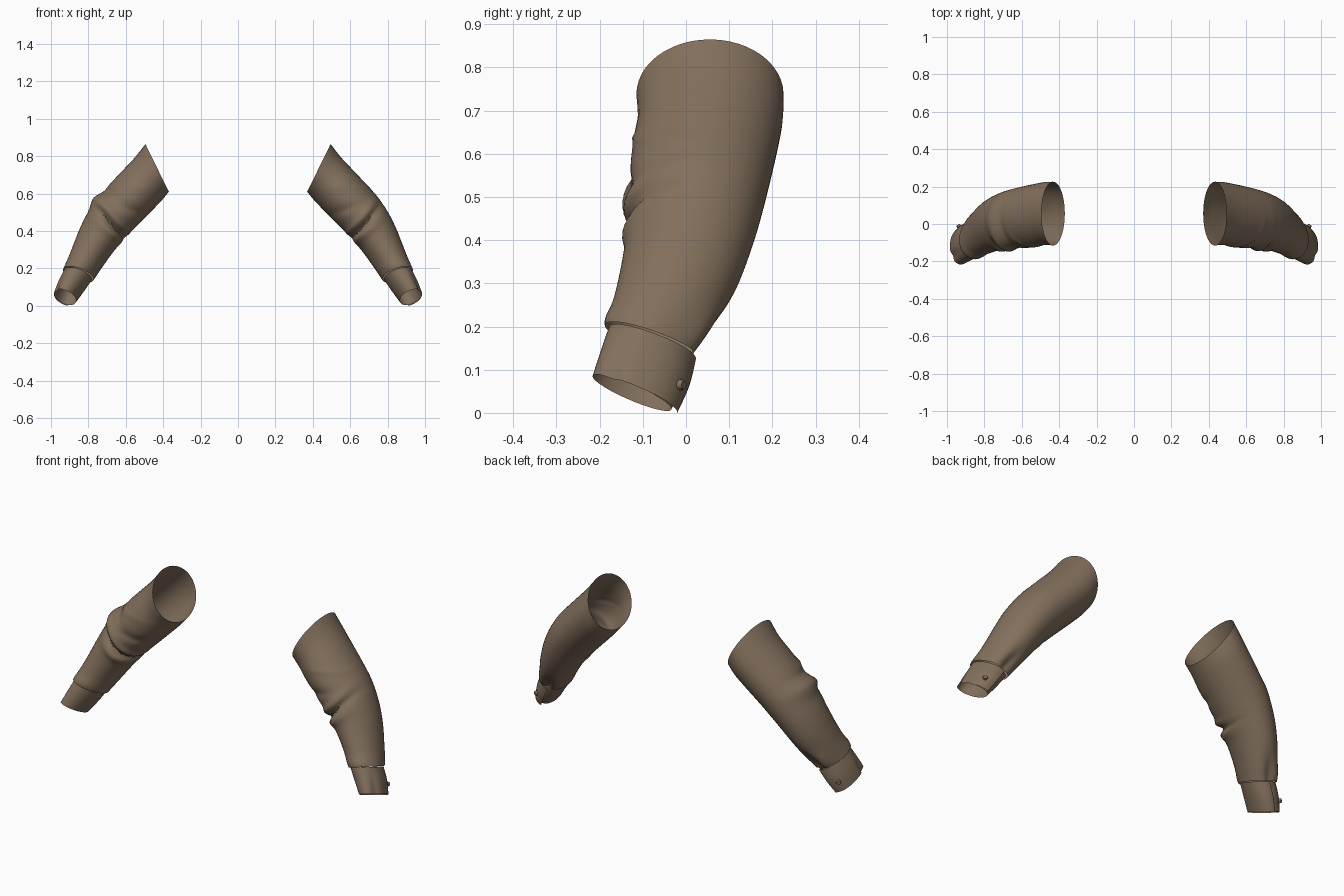
import bpy, bmesh, math
from mathutils import Vector

if "Cube" in bpy.data.objects:
    bpy.data.objects.remove(bpy.data.objects["Cube"])

cloth = bpy.data.materials.new("brown_cloth")
cloth.diffuse_color = (0.225, 0.16, 0.108, 1)
cloth.use_nodes = True
cloth.node_tree.nodes["Principled BSDF"].inputs["Base Color"].default_value = cloth.diffuse_color

# Cross-sections: outer x, z, inner x, z, front y, back y, back tilt in z
SLEEVE = [
    (.495, .865, .370, .610, -.115, .226, 0),
    (.550, .795, .405, .567, -.112, .224, 0),
    (.625, .715, .452, .517, -.124, .212, 0),
    (.705, .630, .500, .468, -.130, .197, 0),
    (.762, .562, .540, .428, -.132, .184, 0),
    (.808, .490, .580, .388, -.137, .168, -.005),
    (.845, .415, .620, .345, -.142, .148, -.01),
    (.877, .335, .668, .288, -.152, .118, -.02),
    (.906, .260, .718, .220, -.166, .075, -.03),
    (.935, .192, .772, .142, -.185, .022, -.035)]
CUFF = [
    (.935, .190, .775, .142, -.184, .015, -.035),
    (.966, .130, .815, .085, -.203, .000, -.038),
    (.990, .068, .860, .026, -.222, -.028, -.040)]

# Folds: centre t, slope of t around the ring, angle, angular width, t width, height
COMMON = [
    (4.9, -.75, 255, 60, .22, -.022),   # elbow crease
    (4.35, -.7, 262, 55, .28, .012),    # ridge above the crease
    (5.5, -.7, 240, 50, .35, .012),     # ridge below the crease
    (1.75, 1.2, 305, 42, .10, .006),    # upper arm seam
    (3.3, .5, 250, 40, .35, -.008),     # soft upper arm fold
    (8.6, 0, 95, 16, .8, -.016),        # gather above the cuff opening
    (8.6, 0, 60, 18, .6, .008),
    (8.7, 0, 275, 50, .35, .007)]
LEFT_EXTRA = [(4.0, 0, 335, 50, .5, .022), (3.1, 0, 330, 40, .25, -.008)]


def section(table, t):
    """Smoothly interpolated cross-section at station t."""
    n = len(table) - 1
    i = min(int(t), n - 1)
    f = t - i
    p = [table[max(0, min(n, i + k))] for k in (-1, 0, 1, 2)]
    return [.5 * (2 * b + (c - a) * f + (2 * a - 5 * b + 4 * c - d) * f * f
                  + (3 * b - a - 3 * c + d) * f ** 3) for a, b, c, d in zip(*p)]


def point(table, t, deg, offset=0):
    ox, oz, ix, iz, yf, yb, tilt = section(table, t)
    c = Vector(((ox + ix) / 2, (yf + yb) / 2, (oz + iz) / 2))
    u = Vector(((ox - ix) / 2, 0, (oz - iz) / 2))
    v = Vector((0, (yb - yf) / 2, tilt))
    a = math.radians(deg)
    d = u * math.cos(a) + v * math.sin(a)
    return c + d + d.normalized() * offset


def fold_height(folds, t, deg):
    h = 0
    for tc, slope, ang, wa, wt, amp in folds:
        da = (deg - ang + 180) % 360 - 180
        dt = t - tc - slope * math.cos(math.radians(deg))
        h += amp * math.exp(-(da / wa) ** 2 - (dt / wt) ** 2)
    return h


def finish(name, bm, side):
    for v in bm.verts:
        v.co.x *= side
    bmesh.ops.recalc_face_normals(bm, faces=bm.faces)
    me = bpy.data.meshes.new(name)
    bm.to_mesh(me)
    bm.free()
    me.materials.append(cloth)
    ob = bpy.data.objects.new(name, me)
    bpy.context.collection.objects.link(ob)
    bpy.ops.object.select_all(action='DESELECT')
    ob.select_set(True)
    bpy.context.view_layer.objects.active = ob
    bpy.ops.object.shade_smooth_by_angle(angle=math.radians(40))


def grid(name, rows, closed, side):
    """Skin a grid of points, optionally closed around each ring."""
    bm = bmesh.new()
    vs = [[bm.verts.new(p) for p in r] for r in rows]
    m = len(vs[0])
    for a, b in zip(vs, vs[1:]):
        for j in range(m if closed else m - 1):
            k = (j + 1) % m
            bm.faces.new((a[j], a[k], b[k], b[j]))
    finish(name, bm, side)


for side, label in ((1, "right"), (-1, "left")):
    folds = COMMON + (LEFT_EXTRA if side < 0 else [])

    # Open sleeve tube with folds
    steps, segs = 72, 48
    rows = []
    for i in range(steps + 1):
        t = 9 * i / steps
        rows.append([point(SLEEVE, t, 360 * j / segs,
                           fold_height(folds, t, 360 * j / segs))
                     for j in range(segs)])
    grid(label + "_sleeve", rows, True, side)

    # Cuff band wrapped past its own start, the loose end lifting off
    rows = []
    for i in range(9):
        t = 2 * i / 8
        row = []
        for j in range(53):
            deg = 35 + 425 * j / 52
            dent = -.012 * math.exp(-((deg - 325) / 14) ** 2) * t / 2
            lift = .016 * max(0, (deg - 370) / 90) - .006
            row.append(point(CUFF, t, deg, lift + dent))
        rows.append(row)
    grid(label + "_cuff", rows, False, side)

    # Button on the overlapping cuff end
    p = point(CUFF, 1.25, 62, .010)
    du = point(CUFF, 1.25, 68, .010) - point(CUFF, 1.25, 56, .010)
    dv = point(CUFF, 1.5, 62, .010) - point(CUFF, 1.0, 62, .010)
    normal = du.cross(dv)
    if normal.dot(p - point(CUFF, 1.25, 242)) < 0:
        normal.negate()
    bm = bmesh.new()
    bmesh.ops.create_cone(bm, cap_ends=True, segments=12, radius1=.013,
                          radius2=.010, depth=.012)
    rot = normal.to_track_quat('Z', 'Y')
    for v in bm.verts:
        v.co = rot @ v.co + p
    finish(label + "_button", bm, side)
